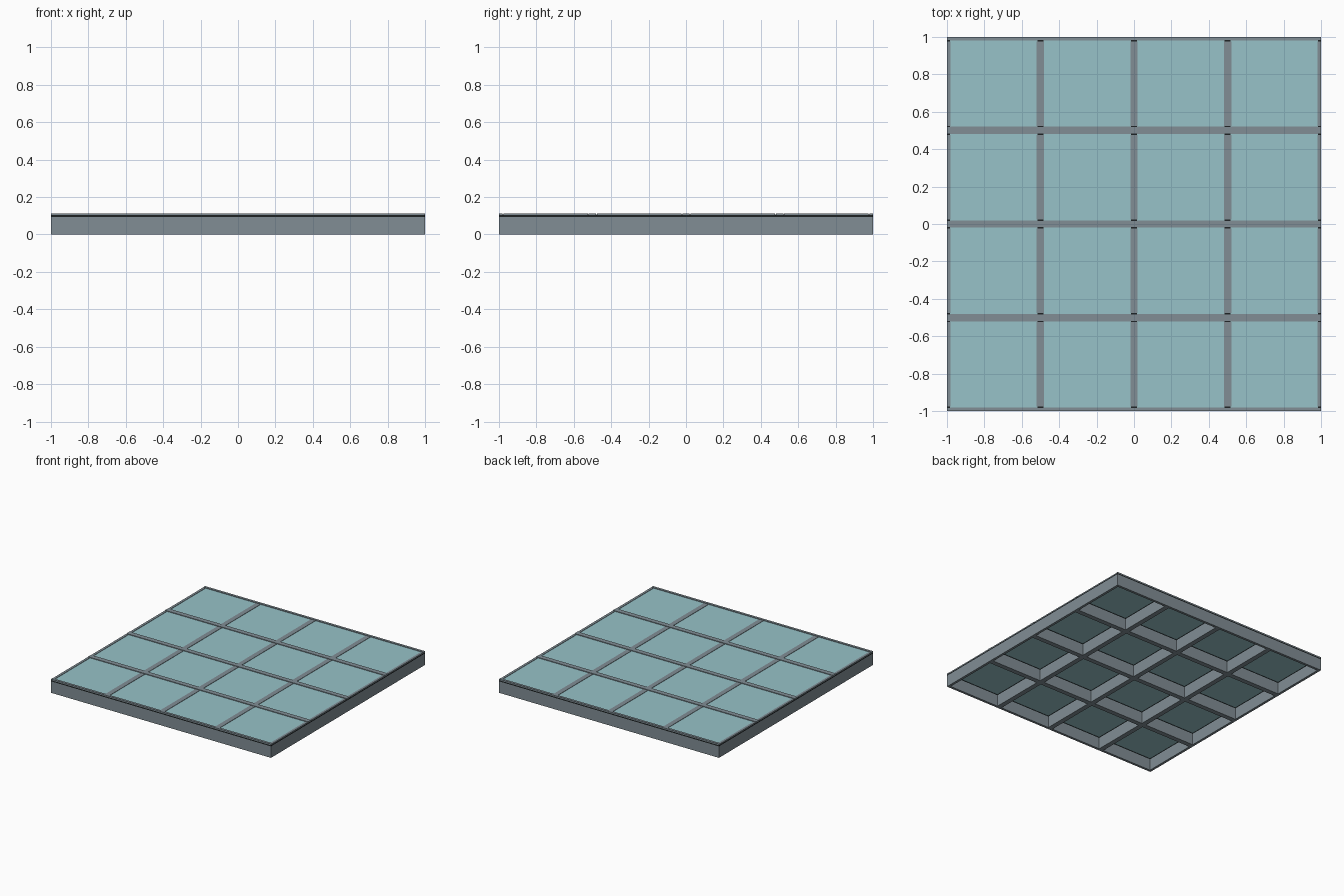
import bpy

if "Cube" in bpy.data.objects:
    bpy.data.objects.remove(bpy.data.objects["Cube"], do_unlink=True)


def material(name, rgb):
    m = bpy.data.materials.new(name)
    m.use_nodes = True
    m.diffuse_color = (*rgb, 1)
    m.node_tree.nodes["Principled BSDF"].inputs["Base Color"].default_value = (*rgb, 1)
    return m


STEEL = material("grey_steel", (0.22, 0.27, 0.30))
RUBBER = material("black_rubber", (0.012, 0.015, 0.016))
GLASS = material("pale_teal_glass", (0.31, 0.54, 0.58))


def box(name, x, y, z, mat):
    """Box between (low, high) pairs on each axis."""
    bpy.ops.mesh.primitive_cube_add(size=1)
    ob = bpy.context.object
    ob.name = name
    ob.location = [(a + b) / 2 for a, b in (x, y, z)]
    ob.scale = [b - a for a, b in (x, y, z)]
    bpy.ops.object.transform_apply(location=True, rotation=False, scale=True)
    ob.data.materials.append(mat)
    return ob


CELLS = 4
PITCH = 2 / CELLS
HALF = 0.02
GAP = 0.003


def band(i):
    """Width of bar i, halved at the outer rim."""
    c = -1 + i * PITCH
    return max(c - HALF, -1), min(c + HALF, 1)


def opening(i):
    return band(i)[1], band(i + 1)[0]


# Layers of the lattice: steel beam, rubber gasket, clamping cap
LAYERS = (("beam", (0, 0.094), STEEL, 0),
          ("gasket", (0.094, 0.103), RUBBER, 0),
          ("cap", (0.103, 0.111), STEEL, GAP))

for part, z, mat, gap in LAYERS:
    for i in range(CELLS + 1):
        # Continuous bars across the width; their caps stand slightly proud
        top = z[1] + (0.002 if part == "cap" else 0)
        box(f"cross_{part}_{i}", (-1, 1), band(i), (z[0], top), mat)
        # Short bars fitted between them
        for j in range(CELLS):
            lo, hi = opening(j)
            box(f"short_{part}_{i}_{j}", band(i), (lo + gap, hi - gap), z, mat)

# Glass panes filling the openings
for i in range(CELLS):
    for j in range(CELLS):
        x, y = opening(i), opening(j)
        box(f"glass_pane_{i}_{j}", (x[0] - GAP, x[1] + GAP),
            (y[0] - GAP, y[1] + GAP), (0.1, 0.108), GLASS)
